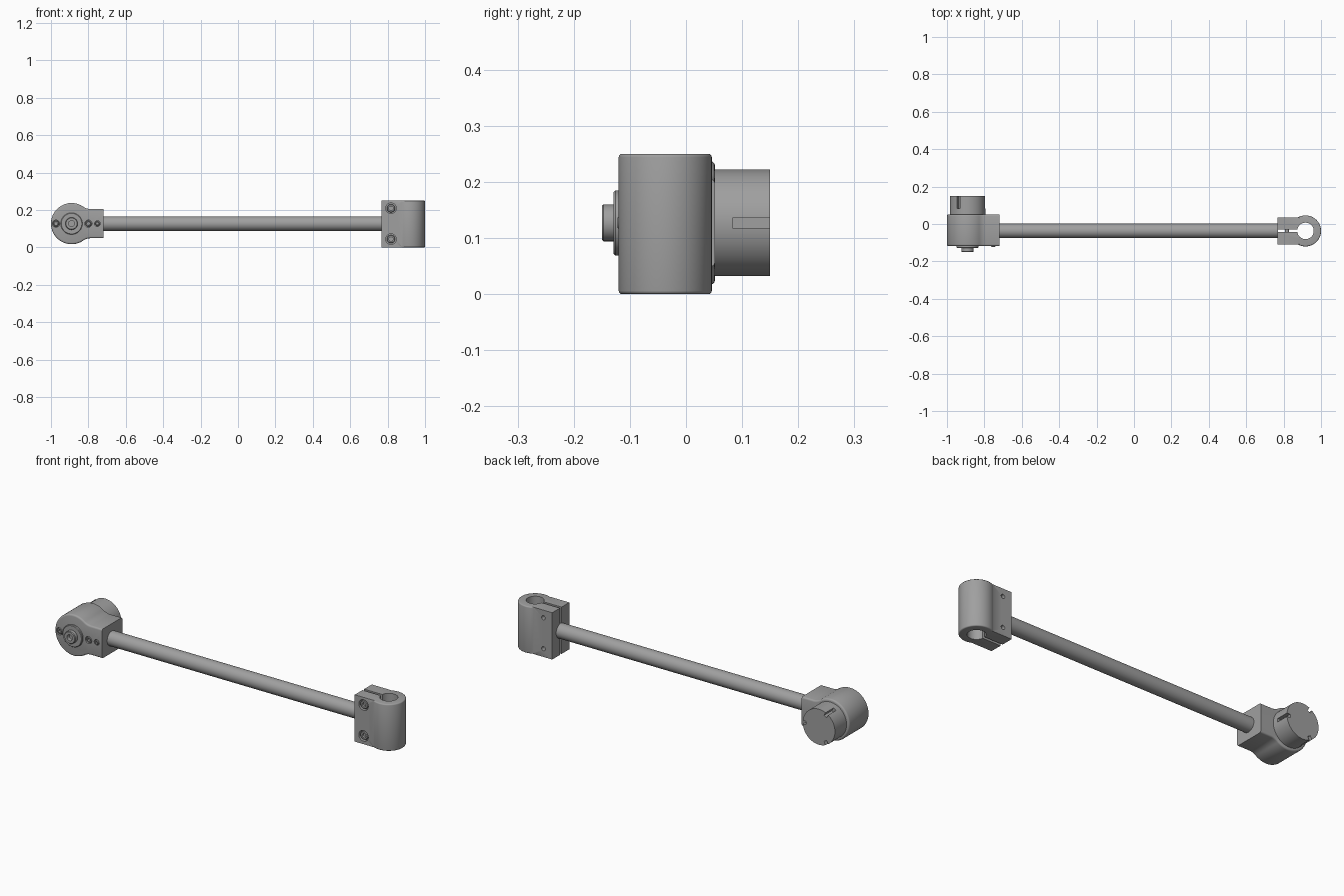
import bpy, bmesh
from math import sin, cos, pi, asin, sqrt, radians
from mathutils import Matrix

if "Cube" in bpy.data.objects:
    bpy.data.objects.remove(bpy.data.objects["Cube"])

GREY = (0.35, 0.35, 0.35, 1)
metal = bpy.data.materials.new("grey metal")
metal.use_nodes = True
metal.diffuse_color = GREY
metal.node_tree.nodes["Principled BSDF"].inputs["Base Color"].default_value = GREY

FRONT = Matrix.Rotation(pi / 2, 4, 'X')    # local z points to -y
BACK = Matrix.Rotation(-pi / 2, 4, 'X')    # local z points to +y
SIDE = Matrix.Rotation(pi / 2, 4, 'Y')     # local z points to +x
UP = Matrix.Identity(4)


def finish(name, bm, loc, rot):
    bmesh.ops.recalc_face_normals(bm, faces=bm.faces)
    bm.transform(Matrix.Translation(loc) @ rot)
    mesh = bpy.data.meshes.new(name)
    bm.to_mesh(mesh)
    bm.free()
    mesh.materials.append(metal)
    ob = bpy.data.objects.new(name, mesh)
    bpy.context.collection.objects.link(ob)
    return ob


def lathe(name, profile, loc, rot, n=48):
    """Turned part; profile is (radius, height), closed on the axis at both ends."""
    bm = bmesh.new()
    verts = [bm.verts.new((r, 0, h)) for r, h in profile]
    edges = [bm.edges.new(p) for p in zip(verts, verts[1:])]
    bmesh.ops.spin(bm, geom=verts + edges, axis=(0, 0, 1), cent=(0, 0, 0),
                   angle=2 * pi, steps=n, use_merge=True)
    bmesh.ops.remove_doubles(bm, verts=bm.verts, dist=1e-5)
    return finish(name, bm, loc, rot)


def rod(name, r, h, loc, rot, n=48):
    return lathe(name, [(0, 0), (r, 0), (r, h), (0, h)], loc, rot, n)


def screw(name, r, h, socket, depth, loc):
    """Round head facing the front with a recessed socket."""
    return lathe(name, [(0, 0), (r, 0), (r, h - .003), (r - .003, h), (socket, h),
                        (socket, h - depth), (0, h - depth)], loc, FRONT, 24)


def extrude(name, outline, height, loc, rot, bevel, rim):
    """Extruded outline whose end edges are rounded where rim(edge) holds."""
    bm = bmesh.new()
    face = bm.faces.new([bm.verts.new((x, y, 0)) for x, y in outline])
    new = bmesh.ops.extrude_face_region(bm, geom=[face])["geom"]
    bmesh.ops.translate(bm, verts=[v for v in new if isinstance(v, bmesh.types.BMVert)],
                        vec=(0, 0, height))
    picked = [e for e in bm.edges
              if abs(e.verts[0].co.z - e.verts[1].co.z) < 1e-6 and rim(e)]
    bmesh.ops.bevel(bm, geom=picked, offset=bevel, segments=3, profile=0.5, affect='EDGES')
    return finish(name, bm, loc, rot)


def arc(cx, cy, r, a, b, n):
    return [(cx + r * cos(a + (b - a) * i / n), cy + r * sin(a + (b - a) * i / n))
            for i in range(n + 1)]


def cut(ob, cutters):
    bpy.context.view_layer.objects.active = ob
    for c in cutters:
        c.hide_render = True
        mod = ob.modifiers.new("cut", 'BOOLEAN')
        mod.object, mod.operation, mod.solver = c, 'DIFFERENCE', 'EXACT'
        bpy.ops.object.modifier_apply(modifier=mod.name)
        bpy.data.objects.remove(c)


AXIS_Z, AXIS_Y = 0.127, -0.037
parts = []

# Connecting rod
parts.append(rod("connecting_rod", .039, 1.5, (-.73, AXIS_Y, AXIS_Z), SIDE, 64))

# Split clamp: C-shaped outline with bore and slit
CX, R, W, L, BORE, SLIT = .917, .083, .072, .151, .044, .007
a, b = asin(W / R), asin(SLIT / BORE)
outline = arc(0, 0, R, a - pi, pi - a, 48) + [(-L, W), (-L, SLIT)]
outline += arc(0, 0, BORE, pi - b, b - pi, 40) + [(-L, -SLIT), (-L, -W)]
clamp = extrude("split_clamp", outline, .25, (CX, AXIS_Y, 0), UP, .006,
                lambda e: all(v.co.xy.length > R - .001 and v.co.x > -.06 for v in e.verts))
parts.append(clamp)

# Clamp screws in counterbores, with threaded holes through the back
SX, FACE_Y = .818, AXIS_Y - W
for i, z in enumerate((.044, .209)):
    cut(clamp, [rod("cutter", .028, .04, (SX, FACE_Y + .02, z), FRONT),
                rod("cutter", .011, .05, (SX, AXIS_Y + .04, z), BACK, 24)])
    parts.append(screw(f"clamp_screw_{i + 1}", .022, .018, .011, .012, (SX, FACE_Y + .021, z)))
    parts.append(rod(f"clamp_screw_shank_{i + 1}", .01, .06, (SX, AXIS_Y + .02, z), FRONT, 24))

# Pivot housing: round body blending into a neck through concave fillets
HX, HR, NECK, REACH, FIL = -.89, .11, .078, .17, .07
fx, fy = sqrt((HR + FIL) ** 2 - (NECK + FIL) ** 2), NECK + FIL
t = asin(fy / (HR + FIL))
upper = [(REACH, NECK)] + arc(fx, fy, FIL, -pi / 2, t - pi, 10) + arc(0, 0, HR, t, pi, 36)[1:]
outline = upper + [(x, -y) for x, y in reversed(upper[:-1])]
BACK_Y, DEPTH = .052, .17
housing = extrude("pivot_housing", outline, DEPTH, (HX, BACK_Y, AXIS_Z), FRONT, .009,
                  lambda e: any(v.co.x < REACH - .001 for v in e.verts))
parts.append(housing)
HF = BACK_Y - DEPTH

# Small housing screws
for i, (x, r, proud) in enumerate(((-.973, .016, -.002), (-.80, .016, -.002), (-.752, .012, .004))):
    cut(housing, [rod("cutter", r + .003, .04, (x, HF + .015, AXIS_Z), FRONT, 24)])
    parts.append(screw(f"housing_screw_{i + 1}", r, .015 + proud, r * .5, .01,
                       (x, HF + .015, AXIS_Z)))

# Pivot washer and bolt head with socket
parts.append(lathe("pivot_washer", [(0, 0), (.058, 0), (.058, .018), (.055, .021), (0, .021)],
                   (HX, HF + .01, AXIS_Z), FRONT))
parts.append(screw("pivot_bolt", .033, .032, .016, .02, (HX, HF, AXIS_Z)))

# Rear hub with three slots around its rim
HUB = .095
hub = rod("rear_hub", HUB, .11, (HX, .04, AXIS_Z), BACK, 96)
for k in range(3):
    ang = 2 * pi * k / 3
    bm = bmesh.new()
    bmesh.ops.create_cube(bm, size=1, matrix=Matrix.Diagonal((.04, .08, .018, 1)))
    cut(hub, [finish("cutter", bm, (HX + HUB * cos(ang), .123, AXIS_Z + HUB * sin(ang)),
                     Matrix.Rotation(-ang, 4, 'Y'))])
parts.append(hub)

# Smooth curved faces, keep edges crisp
bpy.ops.object.select_all(action='DESELECT')
for ob in parts:
    ob.select_set(True)
bpy.context.view_layer.objects.active = parts[0]
bpy.ops.object.shade_smooth_by_angle(angle=radians(32))
